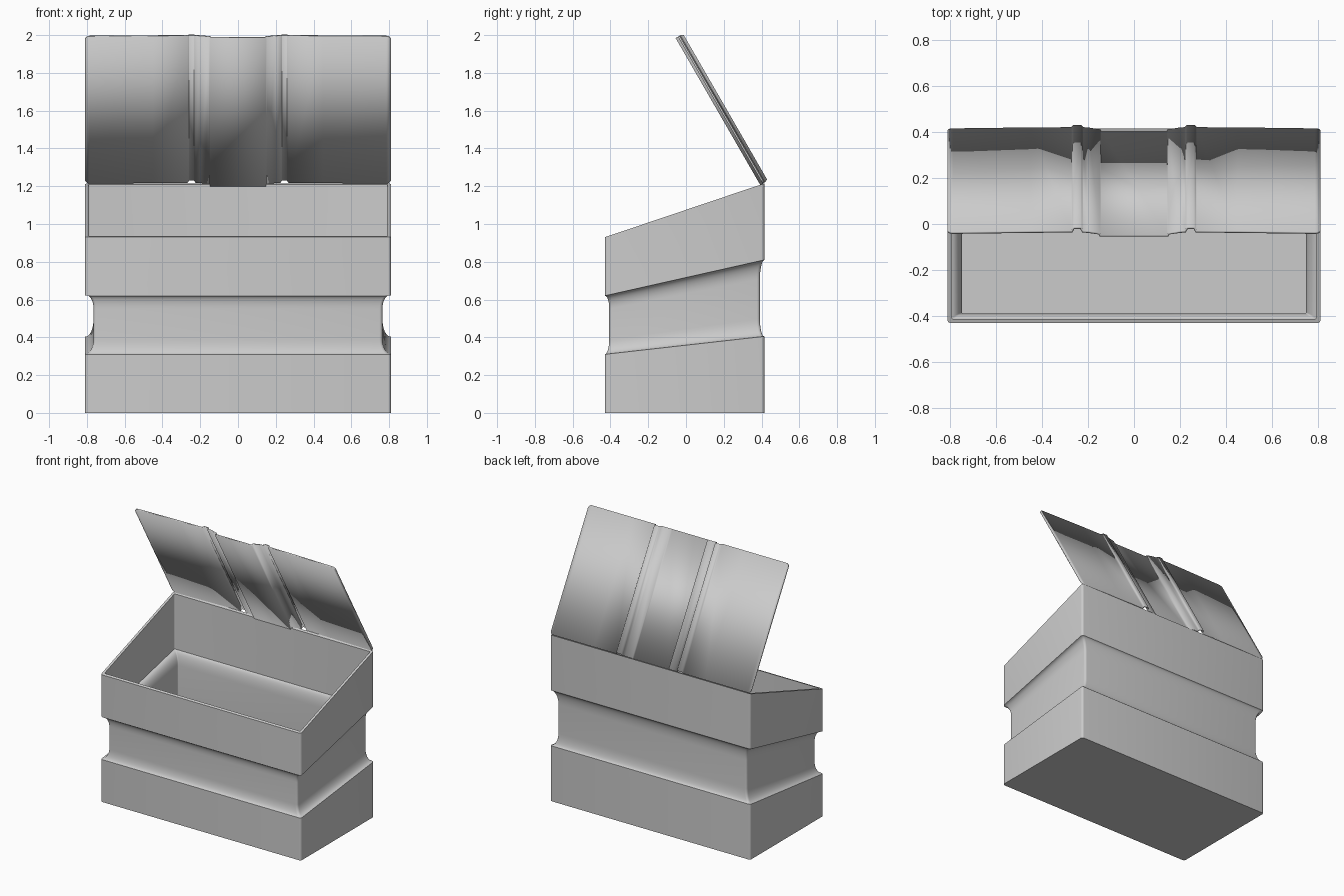
import bpy, bmesh, math

if "Cube" in bpy.data.objects:
    bpy.data.objects.remove(bpy.data.objects["Cube"])

def finish(name, bm, angle=35):
    bmesh.ops.recalc_face_normals(bm, faces=bm.faces)
    me = bpy.data.meshes.new(name)
    bm.to_mesh(me)
    bm.free()
    ob = bpy.data.objects.new(name, me)
    bpy.context.collection.objects.link(ob)
    bpy.ops.object.select_all(action='DESELECT')
    ob.select_set(True)
    bpy.context.view_layer.objects.active = ob
    bpy.ops.object.shade_smooth_by_angle(angle=math.radians(angle))
    return ob

# Body: rounded rectangles lofted along a profile, heights sheared to the sloping rim
HX, HY, CY, WALL = 0.81, 0.4225, -0.0075, 0.018

def rim_height(y):
    return 0.93 + 0.285 * (y - (CY - HY)) / (2 * HY)

def ring(bm, scale, inset, f):
    hx, hy, r = HX * scale - inset, HY * scale - inset, 0.016 - inset * 0.5
    verts = []
    for k, (sx, sy) in enumerate(((1, 1), (-1, 1), (-1, -1), (1, -1))):
        for i in range(5):
            a = math.pi / 2 * (k + i / 4)
            x = sx * (hx - r) + r * math.cos(a)
            y = CY + sy * (hy - r) + r * math.sin(a)
            verts.append(bm.verts.new((x, y, f * rim_height(y))))
    return verts

# Waist groove: concave fillets at both edges, depth by scaling
DEEP, FH, N = 0.056, 0.08, 8
lower = []
for i in range(N + 1):
    a = math.pi / 2 * i / N
    lower.append((1 - DEEP * math.sin(a), 1 / 3 + FH * (1 - math.cos(a))))
upper = [(s, 1 - f) for s, f in reversed(lower)]
profile = [(1, 0)] + lower + upper + [(1, 1)]

bm = bmesh.new()
loops = [ring(bm, s, 0, f) for s, f in profile]
loops += [ring(bm, s, WALL, max(f, 0.018)) for s, f in reversed(profile)]
for a, b in zip(loops, loops[1:]):
    for i in range(len(a)):
        j = (i + 1) % len(a)
        bm.faces.new((a[i], a[j], b[j], b[i]))
bm.faces.new(loops[0])
bm.faces.new(loops[-1])
finish("box_body", bm)

# Lid: folded sheet section (x, outward offset) swept along its length
half = [(0.143, -0.022), (0.147, -0.011), (0.20, -0.001), (0.22, 0.0),
        (0.225, 0.011), (0.231, 0.015), (0.261, 0.015), (0.267, 0.011),
        (0.272, 0.0), (0.45, -0.001)]
R = 0.025
for i in range(7):
    half.append((HX - R + R * math.sin(math.pi / 2 * i / 6) * 0.995, -0.006))
section = [(-x, w) for x, w in reversed(half)] + half

def lid_point(x, v, w):
    c, s = math.cos(math.radians(30)), 0.5
    return (x, 0.42 - s * v + c * w, 1.222 + c * v + s * w)

bm = bmesh.new()
L, rows = 0.898, []
for x, w in section:
    d = max(0, abs(x) - (HX - R))
    cut = R - math.sqrt(max(0, R * R - d * d))
    if 0.222 < abs(x) < 0.27:
        cut = 0.006
    low = -0.008 if abs(x) < 0.145 else cut
    rows.append((bm.verts.new(lid_point(x, low, w)),
                 bm.verts.new(lid_point(x, L - cut, w))))
for a, b in zip(rows, rows[1:]):
    bm.faces.new((a[0], b[0], b[1], a[1]))
lid = finish("hinged_lid", bm, 25)
# make the sheet face outward, then thicken towards the inside
if lid.data.polygons[0].normal.y < 0:
    lid.data.flip_normals()
sol = lid.modifiers.new("thickness", 'SOLIDIFY')
sol.thickness = 0.010
sol.offset = -1
